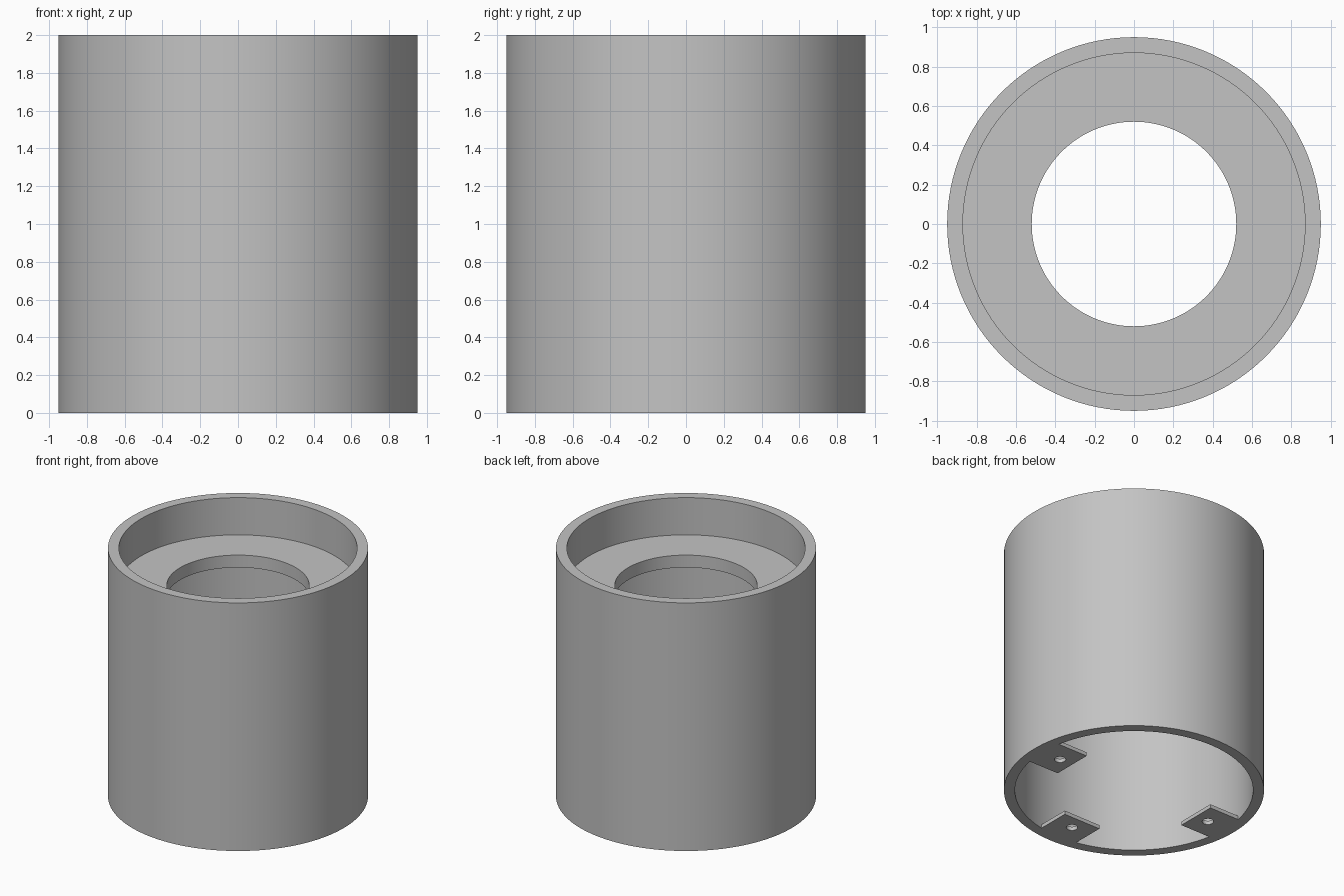
import bpy, bmesh
from math import sin, cos, asin, pi, radians
from mathutils import Matrix, Vector

cube = bpy.data.objects.get("Cube")
if cube:
    bpy.data.objects.remove(cube, do_unlink=True)

OUTER, INNER, HOLE = 0.95, 0.87, 0.52      # tube and opening radii
HEIGHT, SHELF_TOP, SHELF_BOTTOM = 2.0, 1.7, 1.6
SEGMENTS = 128

grey = bpy.data.materials.new("plain grey")
grey.use_nodes = True
colour = (0.55, 0.55, 0.55, 1)
grey.diffuse_color = colour
grey.node_tree.nodes["Principled BSDF"].inputs["Base Color"].default_value = colour


def finish(bm, name):
    """Turn a bmesh into a named, smooth-shaded object."""
    bmesh.ops.recalc_face_normals(bm, faces=bm.faces)
    mesh = bpy.data.meshes.new(name)
    bm.to_mesh(mesh)
    bm.free()
    mesh.materials.append(grey)
    obj = bpy.data.objects.new(name, mesh)
    bpy.context.collection.objects.link(obj)
    bpy.ops.object.select_all(action="DESELECT")
    obj.select_set(True)
    bpy.context.view_layer.objects.active = obj
    bpy.ops.object.shade_smooth_by_angle(angle=radians(30))
    return obj


def loop_edges(bm, points):
    """Closed loop of edges through the points."""
    verts = [bm.verts.new(p) for p in points]
    return [bm.edges.new((v, verts[i - 1])) for i, v in enumerate(verts)]


# Tube with a recessed ring shelf, turned from one closed section
section = [(OUTER, 0), (OUTER, HEIGHT), (INNER, HEIGHT), (INNER, SHELF_TOP),
           (HOLE, SHELF_TOP), (HOLE, SHELF_BOTTOM), (INNER, SHELF_BOTTOM), (INNER, 0)]
bm = bmesh.new()
edges = loop_edges(bm, [(r, 0, z) for r, z in section])
bmesh.ops.spin(bm, geom=edges, cent=(0, 0, 0), axis=(0, 0, 1),
               angle=2 * pi, steps=SEGMENTS, use_merge=True)
bmesh.ops.remove_doubles(bm, verts=bm.verts, dist=0.0001)
finish(bm, "tube_body")


def mounting_tab(name, angle):
    """Flat tab with a screw hole, fitted to the inside of the tube."""
    half, tip, hole_at, hole_r, thick = 0.165, 0.59, 0.705, 0.042, 0.03
    reach = INNER + 0.001
    spread = asin(half / reach)
    outline = [(tip, half, 0), (tip, -half, 0)]
    for i in range(9):
        a = spread * (i / 4 - 1)
        outline.append((reach * cos(a), reach * sin(a), 0))
    screw = [(hole_at + hole_r * cos(2 * pi * i / 32),
              hole_r * sin(2 * pi * i / 32), 0) for i in range(32)]
    bm = bmesh.new()
    edges = loop_edges(bm, outline) + loop_edges(bm, screw)
    bmesh.ops.triangle_fill(bm, use_beauty=True, edges=edges, normal=(0, 0, 1))
    grown = bmesh.ops.extrude_face_region(bm, geom=bm.faces[:], use_keep_orig=True)
    top = [g for g in grown["geom"] if isinstance(g, bmesh.types.BMVert)]
    bmesh.ops.translate(bm, verts=top, vec=Vector((0, 0, thick)))
    bmesh.ops.rotate(bm, verts=bm.verts, cent=(0, 0, 0),
                     matrix=Matrix.Rotation(radians(angle), 3, "Z"))
    finish(bm, name)


# Three tabs flush with the bottom rim
for name, angle in (("left_tab", 0), ("right_tab", 180), ("front_tab", 270)):
    mounting_tab(name, angle)
